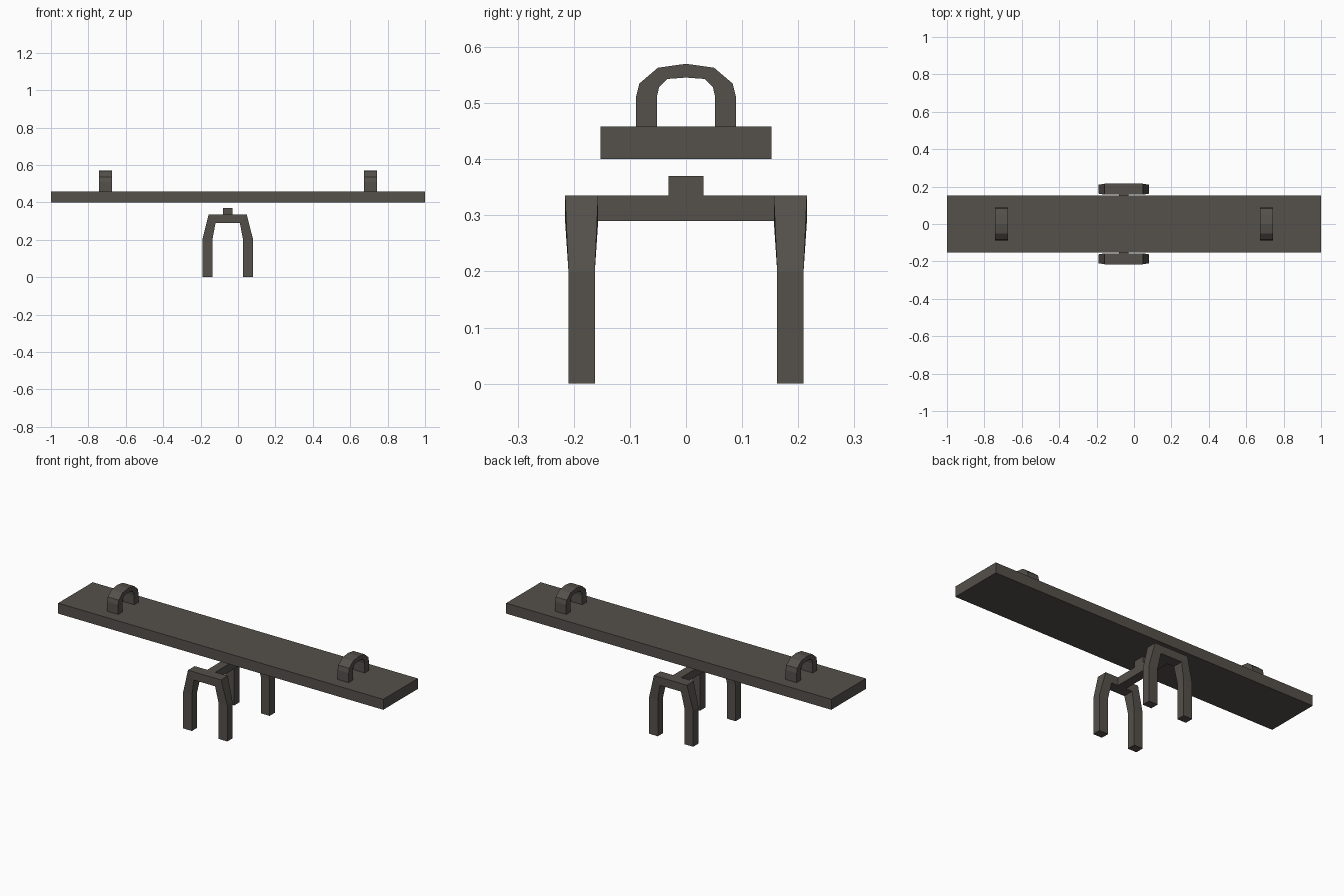
import bpy

if "Cube" in bpy.data.objects:
    bpy.data.objects.remove(bpy.data.objects["Cube"])

paint = bpy.data.materials.new("dark warm grey")
paint.diffuse_color = (0.09, 0.082, 0.071, 1)
paint.use_nodes = True
paint.node_tree.nodes["Principled BSDF"].inputs["Base Color"].default_value = paint.diffuse_color


def make(name, verts, faces):
    mesh = bpy.data.meshes.new(name)
    mesh.from_pydata(verts, [], faces)
    mesh.materials.append(paint)
    obj = bpy.data.objects.new(name, mesh)
    bpy.context.collection.objects.link(obj)
    bpy.context.view_layer.objects.active = obj
    obj.select_set(True)
    bpy.ops.object.mode_set(mode='EDIT')
    bpy.ops.mesh.select_all(action='SELECT')
    bpy.ops.mesh.normals_make_consistent(inside=False)
    bpy.ops.object.mode_set(mode='OBJECT')
    obj.select_set(False)
    return obj


def box(name, x, y, z):
    v = [(a, b, c) for a in x for b in y for c in z]
    return make(name, v, [(0, 1, 3, 2), (4, 6, 7, 5), (0, 4, 5, 1),
                          (2, 3, 7, 6), (0, 2, 6, 4), (1, 5, 7, 3)])


def arch(name, outer, inner, place):
    """Square tube bent along paired outer/inner points (u, z, half width)."""
    verts = []
    for o, i in zip(outer, inner):
        verts += [place(*o, -1), place(*o, 1), place(*i, 1), place(*i, -1)]
    n = len(outer)
    faces = [(4*k + j, 4*k + (j+1) % 4, 4*k + 4 + (j+1) % 4, 4*k + 4 + j)
             for k in range(n - 1) for j in range(4)]
    faces += [(0, 1, 2, 3), tuple(range(4*n - 4, 4*n))]
    return make(name, verts, faces)


def mirrored(half, keep_mid=False):
    tail = half[:-1] if keep_mid else half
    return half + [(-u, z, w) for u, z, w in reversed(tail)]


# Seat plank
box("plank", (-1, 1), (-0.152, 0.152), (0.4, 0.458))

# Handles
h = 0.034
h_out = mirrored([(-0.089, 0.457, h), (-0.089, 0.511, h), (-0.083, 0.535, h),
                  (-0.050, 0.563, h), (0, 0.57, h)], True)
h_in = mirrored([(-0.052, 0.457, h), (-0.052, 0.511, h), (-0.048, 0.528, h),
                 (-0.033, 0.543, h), (0, 0.5455, h)], True)
for side, cx in (("left", -0.709), ("right", 0.709)):
    arch(side + "_handle", h_out, h_in,
         lambda u, z, w, s: (cx + s * w, u, z))

# Leg frames, flaring wider at the top
CX = -0.055
l_out = mirrored([(-0.136, 0, 0.0235), (-0.136, 0.2, 0.0235), (-0.102, 0.335, 0.0295)])
l_in = mirrored([(-0.082, 0, 0.0235), (-0.082, 0.2, 0.0235), (-0.065, 0.29, 0.0295)])
for side, cy in (("front", -0.186), ("back", 0.186)):
    arch(side + "_leg_frame", l_out, l_in,
         lambda u, z, w, s: (CX + u, cy + s * w, z))

# Crossbar and pivot block
box("crossbar", (CX - 0.025, CX + 0.025), (-0.158, 0.158), (0.29, 0.335))
box("pivot_block", (CX - 0.025, CX + 0.025), (-0.031, 0.031), (0.334, 0.37))
